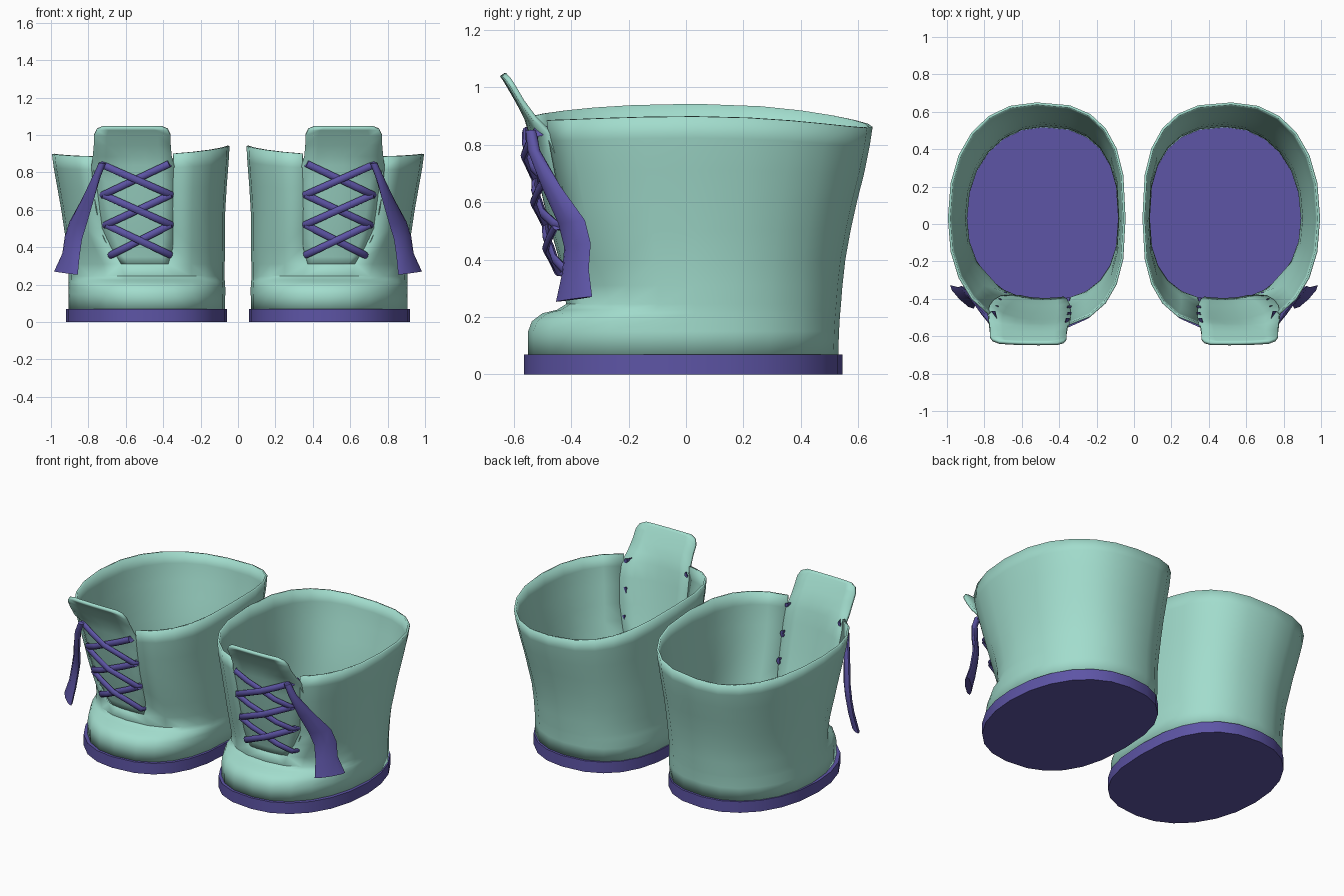
import bpy, bmesh, math
from mathutils import Vector

if "Cube" in bpy.data.objects:
    bpy.data.objects.remove(bpy.data.objects["Cube"])


def material(name, rgb):
    m = bpy.data.materials.new(name)
    m.diffuse_color = (*rgb, 1)
    m.use_nodes = True
    m.node_tree.nodes["Principled BSDF"].inputs["Base Color"].default_value = m.diffuse_color
    return m


TEAL = material("teal_leather", (0.36, 0.72, 0.61))
PURPLE = material("purple_trim", (0.11, 0.09, 0.38))


def finish(name, bm, mat, thickness=0, offset=-1, angle=40):
    """Turn a bmesh into a smooth object, mirrored to make the pair."""
    me = bpy.data.meshes.new(name)
    bm.to_mesh(me)
    bm.free()
    ob = bpy.data.objects.new(name, me)
    bpy.context.collection.objects.link(ob)
    me.materials.append(mat)
    if thickness:
        s = ob.modifiers.new("Thickness", 'SOLIDIFY')
        s.thickness, s.offset = thickness, offset
    mir = ob.modifiers.new("Pair", 'MIRROR')
    mir.use_mirror_merge = False
    bpy.ops.object.select_all(action='DESELECT')
    ob.select_set(True)
    bpy.context.view_layer.objects.active = ob
    bpy.ops.object.shade_smooth_by_angle(angle=math.radians(angle))
    return ob


def side_power(e, outer):
    """The inner side of each boot is squarer than the outer side."""
    return e + 0.05 if outer else e - 0.1


def oval(deg, e):
    """Unit superellipse point; 0 degrees is the front, positive goes outward."""
    c, s = math.sin(math.radians(deg)), -math.cos(math.radians(deg))
    e = side_power(e, c > 0)
    return math.copysign(abs(c) ** e, c), math.copysign(abs(s) ** e, s)


# Boot profile rows: z, inner x, outer x, front y, back y, roundness
ROWS = [
    (0.06, 0.070, 0.905, -0.550, 0.530, 0.90),
    (0.15, 0.068, 0.905, -0.550, 0.533, 0.90),
    (0.185, 0.068, 0.905, -0.537, 0.535, 0.90),
    (0.213, 0.070, 0.905, -0.500, 0.537, 0.90),
    (0.225, 0.071, 0.905, -0.450, 0.538, 0.90),
    (0.245, 0.072, 0.906, -0.418, 0.540, 0.90),
    (0.31, 0.071, 0.910, -0.424, 0.545, 0.90),
    (0.40, 0.070, 0.915, -0.447, 0.555, 0.88),
    (0.50, 0.070, 0.930, -0.475, 0.573, 0.86),
    (0.60, 0.068, 0.945, -0.500, 0.595, 0.85),
    (0.72, 0.060, 0.965, -0.525, 0.620, 0.84),
    (0.84, 0.050, 0.985, -0.547, 0.640, 0.83),
    (0.92, 0.045, 0.995, -0.555, 0.650, 0.83),
]
MID_Y = 0.03


def front_y(x, z):
    """Depth of the boot front at a given x and z."""
    z = min(max(z, 0.06), 0.919)
    for a, b in zip(ROWS, ROWS[1:]):
        if a[0] <= z < b[0]:
            t = (z - a[0]) / (b[0] - a[0])
            _, x0, x1, y0, _, e = [p + (q - p) * t for p, q in zip(a, b)]
            break
    u = (x - (x0 + x1) / 2) / ((x1 - x0) / 2)
    e = side_power(e, u > 0)
    return MID_Y + (y0 - MID_Y) * (1 - min(abs(u), 1) ** (2 / e)) ** (e / 2)


# Boot upper: lofted rings with the lacing slot left open
N = 24
NARROW = {(6, 2): 18, (6, 3): 32, (6, 1): 8, (6, 23): -12,   # slot tapers at the bottom
          (7, 2): 25, (7, 3): 39}
bm = bmesh.new()
rings = []
for i, (z, x0, x1, y0, y1, e) in enumerate(ROWS):
    ring = []
    for k in range(N):
        u, v = oval(NARROW.get((i, k), 15 * k), e)
        t = max(0, z - 0.6) / 0.32
        dz = -t * (0.022 * u + (0.03 if v < 0 else 0.058) * v * v)
        reach = MID_Y - y0 if v < 0 else y1 - MID_Y
        ring.append(bm.verts.new(((x0 + x1) / 2 + (x1 - x0) / 2 * u, MID_Y + reach * v, z + dz)))
    rings.append(ring)
for i in range(len(rings) - 1):
    for k in range(N):
        if i >= 6 and k in (N - 1, 0, 1):
            continue
        n = (k + 1) % N
        bm.faces.new((rings[i][k], rings[i][n], rings[i + 1][n], rings[i + 1][k]))
finish("boot_upper", bm, TEAL, 0.013, angle=50)

# Sole: flat slab
bm = bmesh.new()
outline = []
for k in range(N):
    u, v = oval(15 * k, 0.9)
    outline.append(bm.verts.new((0.49 + 0.43 * u, -0.01 + 0.555 * v, 0)))
base = bm.faces.new(outline)
top = bmesh.ops.extrude_face_region(bm, geom=[base])
bmesh.ops.translate(bm, vec=(0, 0, 0.07),
                    verts=[g for g in top['geom'] if isinstance(g, bmesh.types.BMVert)])
bmesh.ops.recalc_face_normals(bm, faces=bm.faces)
finish("sole", bm, PURPLE)

# Tongue: fills the slot, then leans forward above the rim
# (z, left, right, depth offset, flattening)
TONGUE = [(0.285, 0.375, 0.61, 0.018, 0), (0.35, 0.358, 0.66, 0.016, 0),
          (0.45, 0.345, 0.715, 0.014, 0), (0.60, 0.338, 0.755, 0.013, 0),
          (0.75, 0.338, 0.775, 0.012, 0), (0.84, 0.342, 0.78, 0.008, 0.1),
          (0.89, 0.355, 0.775, -0.003, 0.6), (0.95, 0.36, 0.77, -0.033, 0.8),
          (1.00, 0.36, 0.77, -0.062, 0.8), (1.03, 0.375, 0.755, -0.08, 0.8),
          (1.044, 0.41, 0.72, -0.09, 0.8)]
bm = bmesh.new()
grid = []
for z, xl, xr, dy, flat in TONGUE:
    row = []
    for j in range(7):
        x = xl + (xr - xl) * j / 6
        y = front_y(x, z) * (1 - flat) - 0.55 * flat
        row.append(bm.verts.new((x, y + dy, z)))
    grid.append(row)
for a, b in zip(grid, grid[1:]):
    for j in range(6):
        bm.faces.new((a[j], a[j + 1], b[j + 1], b[j]))
finish("tongue", bm, TEAL, 0.018, 0)


def ribbon(bm, sections, sides=8):
    """Loft ellipses given as (centre, half width vector, half thickness vector)."""
    loops = []
    for c, w, t in sections:
        loops.append([bm.verts.new(Vector(c) + Vector(w) * math.cos(2 * math.pi * k / sides)
                                   + Vector(t) * math.sin(2 * math.pi * k / sides))
                      for k in range(sides)])
    for a, b in zip(loops, loops[1:]):
        for k in range(sides):
            n = (k + 1) % sides
            bm.faces.new((a[k], a[n], b[n], b[k]))
    bm.faces.new(loops[0])
    bm.faces.new(loops[-1])


# Laces: three crossings between four eyelet pairs (z, left, right)
EYELETS = [(0.36, 0.365, 0.675), (0.52, 0.36, 0.705), (0.68, 0.36, 0.72), (0.845, 0.37, 0.735)]
bm = bmesh.new()
for (z0, l0, r0), (z1, l1, r1) in zip(EYELETS, EYELETS[1:]):
    for xa, xb, lift in ((l0, r1, 0.032), (r0, l1, 0.012)):
        d = Vector((xb - xa, 0, z1 - z0)).normalized()
        w = Vector((-d.z, 0, d.x)) * 0.019
        secs = []
        for f in (0, 0.25, 0.5, 0.75, 1):
            x, z = xa + (xb - xa) * f, z0 + (z1 - z0) * f
            out = lift if f == 0.5 else 0.02
            secs.append(((x, front_y(x, z) - out, z), w, (0, 0.012, 0)))
        # ends tuck through the eyelets into the boot
        ends = []
        for (c, _, _), s in ((secs[0], -1), (secs[-1], 1)):
            ends.append((Vector(c) + d * s * 0.018 + Vector((0, 0.055, 0)), w * 0.8, d * 0.01))
        ribbon(bm, [ends[0]] + secs + [ends[1]])
bmesh.ops.recalc_face_normals(bm, faces=bm.faces)
finish("laces", bm, PURPLE, angle=60)

# Loose lace end: hangs on the outer side and widens downward (centre, half width)
LOOSE = [((0.725, -0.54, 0.85), 0.02), ((0.755, -0.53, 0.78), 0.024),
         ((0.805, -0.468, 0.65), 0.045), ((0.855, -0.398, 0.53), 0.066),
         ((0.88, -0.378, 0.45), 0.066), ((0.893, -0.385, 0.36), 0.066),
         ((0.92, -0.39, 0.262), 0.09)]
bm = bmesh.new()
ribbon(bm, [(c, Vector((0.7, 0.7, 0.1)) * h, (0.013, -0.013, 0)) for c, h in LOOSE])
bmesh.ops.recalc_face_normals(bm, faces=bm.faces)
finish("loose_lace_end", bm, PURPLE, angle=60)
